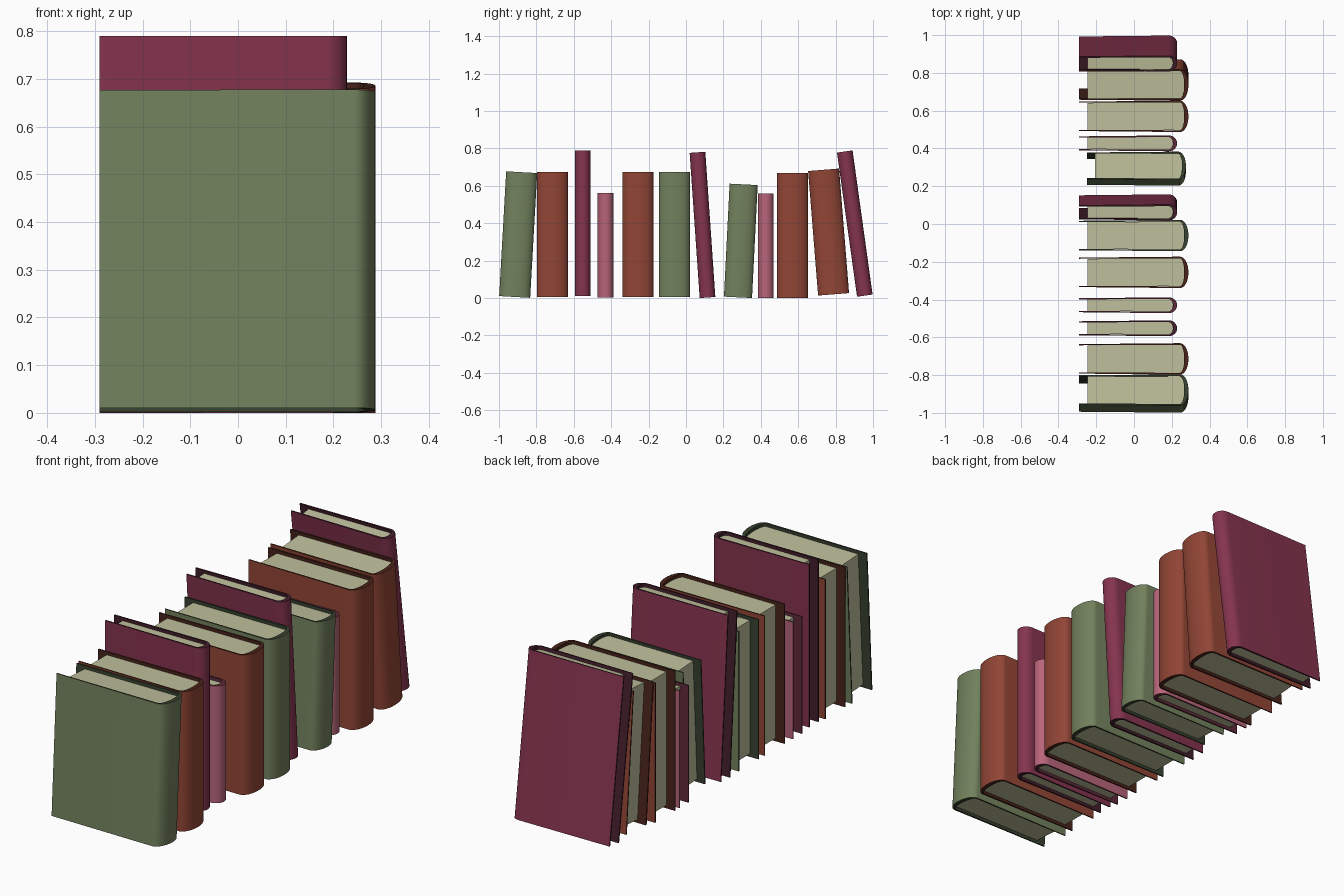
import bpy, bmesh, math

if "Cube" in bpy.data.objects:
    bpy.data.objects.remove(bpy.data.objects["Cube"])


def material(name, rgb):
    lin = [((c / 255 + 0.055) / 1.055) ** 2.4 for c in rgb]
    m = bpy.data.materials.new(name)
    m.diffuse_color = (*lin, 1)
    m.use_nodes = True
    m.node_tree.nodes["Principled BSDF"].inputs["Base Color"].default_value = m.diffuse_color
    return m


# outside and darker inside colour of each cover
GREEN = material("sage green cover", (114, 129, 93)), material("dark green lining", (56, 66, 48))
RUST = material("rust cover", (145, 69, 53)), material("dark brown lining", (74, 36, 27))
MAROON = material("maroon cover", (133, 52, 78)), material("dark maroon lining", (66, 30, 43))
PINK = material("pink cover", (184, 101, 122)), material("dark rose lining", (94, 42, 58))
PAPER = material("paper", (191, 191, 156))

STEPS = 20


def u_profile(x0, xh, bulge, half_fore, half):
    """Open U: fore edge, straight side, rounded spine, other side."""
    pts = [(x0, -half_fore)]
    for i in range(STEPS + 1):
        a = -math.pi / 2 + math.pi * i / STEPS
        s = math.sin(a)
        y = half * math.copysign(abs(s) ** 0.95, s)
        pts.append((xh + bulge * abs(math.cos(a)), y))
    pts.append((x0, half_fore))
    return pts


def finish(bm, name, mats, y, z, lean, scale, shift):
    bmesh.ops.recalc_face_normals(bm, faces=bm.faces)
    me = bpy.data.meshes.new(name)
    bm.to_mesh(me)
    bm.free()
    for m in mats:
        me.materials.append(m)
    ob = bpy.data.objects.new(name, me)
    bpy.context.collection.objects.link(ob)
    ob.location = (shift, y, z)
    ob.rotation_euler = (-lean, 0, 0)
    ob.scale = (scale,) * 3
    bpy.ops.object.select_all(action='DESELECT')
    ob.select_set(True)
    bpy.context.view_layer.objects.active = ob
    bpy.ops.object.shade_smooth_by_angle(angle=math.radians(35))


def book(idx, mats, half, height, spine_x, y, z=0.0, lean=0.0, scale=1.0, shift=0.0):
    xh = spine_x - 0.045
    outer = u_profile(-0.29, xh, 0.045, half - 0.005, half)
    inner = u_profile(-0.29, xh, 0.023, half - 0.011, half - 0.009)

    # hardback cover: U-shaped shell, dark on the inside and on its rims
    bm = bmesh.new()
    rings = [[bm.verts.new((px, py, pz)) for px, py in prof]
             for prof, pz in ((outer, 0), (outer, height), (inner, height), (inner, 0))]
    n = len(outer)
    for r in range(4):
        a, b = rings[r], rings[(r + 1) % 4]
        for i in range(n - 1):
            f = bm.faces.new((a[i], a[i + 1], b[i + 1], b[i]))
            f.material_index = 0 if r == 0 else 1
    for i in (0, n - 1):
        f = bm.faces.new([ring[i] for ring in rings])
        f.material_index = 1
    finish(bm, f"cover_{idx}", mats, y, z, lean, scale, shift)

    # page block, set back from the cover edges
    bm = bmesh.new()
    prof = u_profile(-0.245, xh, 0.0228, half - 0.0112, half - 0.0092)
    low, high = ([bm.verts.new((px, py, pz)) for px, py in prof]
                 for pz in (0.015, height - 0.015))
    bm.faces.new(low)
    bm.faces.new(high)
    n = len(prof)
    for i in range(n):
        j = (i + 1) % n
        bm.faces.new((low[i], low[j], high[j], high[i]))
    finish(bm, f"pages_{idx}", [PAPER], y, z, lean, scale, shift)


THICK = dict(half=0.083, height=0.668, spine_x=0.288)
TALL = dict(half=0.042, height=0.778, spine_x=0.228)
SHORT = dict(half=0.042, height=0.56, spine_x=0.228)

# row of books along y
ROW = [
    (GREEN, THICK, dict(y=-0.916, z=0.006, lean=0.056)),
    (RUST, THICK, dict(y=-0.714, z=0.005)),
    (MAROON, TALL, dict(y=-0.552, z=0.012)),
    (PINK, SHORT, dict(y=-0.43, z=0.002)),
    (RUST, THICK, dict(y=-0.256, z=0.005)),
    (GREEN, THICK, dict(y=-0.061, z=0.005)),
    (MAROON, TALL, dict(y=0.115, z=0.003, lean=-0.069)),
    (GREEN, THICK, dict(y=0.278, z=0.004, lean=0.05, scale=0.905, shift=0.014)),
    (PINK, SHORT, dict(y=0.427, z=0.0)),
    (RUST, THICK, dict(y=0.57, z=0.0)),
    (RUST, THICK, dict(y=0.789, z=0.02, lean=-0.08)),
    (MAROON, TALL, dict(y=0.956, z=0.013, lean=-0.138)),
]
for i, (mats, kind, place) in enumerate(ROW, 1):
    book(i, mats, **kind, **place)
